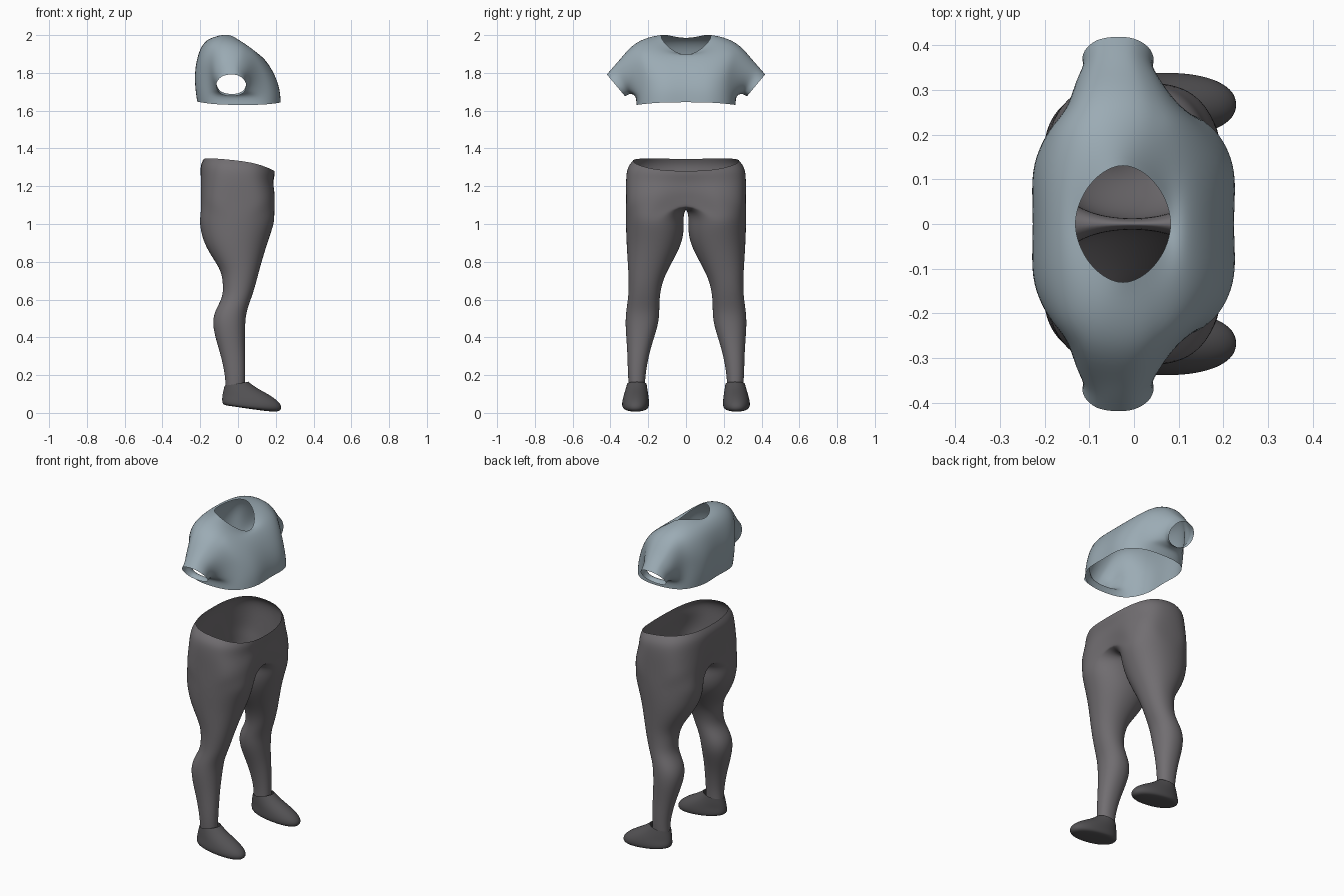
import bpy, bmesh
from math import sin, cos, pi, atan2

if "Cube" in bpy.data.objects:
    bpy.data.objects.remove(bpy.data.objects["Cube"])

N = 24


def material(name, color):
    m = bpy.data.materials.new(name)
    m.use_nodes = True
    m.diffuse_color = (*color, 1)
    m.node_tree.nodes["Principled BSDF"].inputs["Base Color"].default_value = (*color, 1)
    return m


def power(v, p):
    return abs(v) ** p * (1 if v >= 0 else -1)


def oval(x0, x1, y0, y1, z_back, z_front, z_side=None, p=1.0, pull=1.0):
    """Ring around z with its own height at back, front and sides; pull dents the centre line."""
    pts = []
    for i in range(N):
        c, s = cos(2 * pi * i / N), sin(2 * pi * i / N)
        z = (z_back + z_front) / 2 + (z_front - z_back) / 2 * c
        if z_side is not None:
            z += (z_side - (z_back + z_front) / 2) * s * s
        x = (x0 + x1) / 2 + (x1 - x0) / 2 * power(c, p)
        pts.append((x if i % (N // 2) else x * pull,
                    (y0 + y1) / 2 + (y1 - y0) / 2 * power(s, p), z))
    return pts


def half_oval(x0, x1, width, z_back, z_front, z_side, p, pull=1.0, z_seam=None):
    """Half ring whose inner points lie on the centre plane."""
    pts = []
    for i, (x, y, z) in enumerate(oval(x0, x1, -width, width, z_back, z_front, z_side, p, pull)):
        if i > N // 2:
            x = (x0 + x1) / 2 + (x1 - x0) / 2 * pull * cos(2 * pi * i / N)
            if z_seam is not None:
                z = z_seam + (z - z_seam) * cos(2 * pi * i / N) ** 4
        pts.append((x, max(y, 0) if i % (N // 2) else 0, z))
    return pts


def loft(bm, rings):
    rows = [[bm.verts.new(p) for p in r] for r in rings]
    for a, b in zip(rows, rows[1:]):
        for i in range(N):
            j = (i + 1) % N
            bm.faces.new((a[i], a[j], b[j], b[i]))
    return rows


def finish(bm, name, mat, mirror=False):
    bmesh.ops.recalc_face_normals(bm, faces=bm.faces)
    me = bpy.data.meshes.new(name)
    bm.to_mesh(me)
    bm.free()
    me.materials.append(mat)
    ob = bpy.data.objects.new(name, me)
    bpy.context.collection.objects.link(ob)
    for f in me.polygons:
        f.use_smooth = True
    if mirror:
        mod = ob.modifiers.new("mirror", "MIRROR")
        mod.use_axis = (False, True, False)
        mod.merge_threshold = 0.002
    sub = ob.modifiers.new("smooth", "SUBSURF")
    sub.levels = sub.render_levels = 2


shirt_mat = material("pale blue grey", (0.33, 0.41, 0.46))
pants_mat = material("warm grey", (0.165, 0.155, 0.165))
shoe_mat = material("dark grey", (0.088, 0.085, 0.09))

# Trousers: one leg lofted up into half of the pelvis, then mirrored
leg = [  # height, back, front, inner, outer
    (0.13, -.066, .036, .218, .302), (0.20, -.068, .038, .215, .308),
    (0.30, -.090, .038, .198, .310), (0.38, -.115, .036, .175, .315),
    (0.47, -.137, .038, .145, .322), (0.54, -.125, .045, .140, .318),
    (0.61, -.080, .072, .140, .306), (0.68, -.080, .094, .128, .304),
    (0.75, -.088, .112, .100, .306), (0.82, -.135, .132, .060, .311),
    (0.90, -.183, .157, .020, .316), (0.98, -.202, .185, .008, .319),
    (1.04, -.206, .200, .014, .320),
]
rings = [oval(b, f, i, o, z, z, p=0.93) for z, b, f, i, o in leg]
rings += [half_oval(-.207, .206, .320, 1.13, 1.12, 1.10, .6, .82, 1.09),
          half_oval(-.206, .203, .320, 1.18, 1.17, 1.17, .65, .90),
          half_oval(-.204, .192, .320, 1.25, 1.22, 1.24, .72, .96),
          half_oval(-.202, .196, .314, 1.31, 1.26, 1.30, .76),
          half_oval(-.183, .195, .283, 1.345, 1.28, 1.335, .78)]
bm = bmesh.new()
loft(bm, rings)
inner = [f for f in bm.faces if all(abs(v.co.y) < 1e-5 for v in f.verts)]
bmesh.ops.delete(bm, geom=inner, context="FACES")
finish(bm, "trousers", pants_mat, mirror=True)

# Shoes: open collar widening down to a closed sole
for side, label in ((1, "left"), (-1, "right")):
    bm = bmesh.new()
    rows = loft(bm, [
        oval(-.072, .055, .208, .312, .143, .165),
        oval(-.080, .100, .203, .322, .110, .130),
        oval(-.085, .180, .198, .332, .085, .090),
        oval(-.086, .234, .194, .340, .062, .045, p=0.9),
        oval(-.080, .230, .196, .338, .042, .010, p=0.9),
        oval(-.050, .190, .215, .318, .038, .002)])
    bm.faces.new(rows[-1])
    for v in bm.verts:
        v.co.y *= side
    finish(bm, label + "_shoe", shoe_mat)

# Shirt body: rings from hem to neckline
bm = bmesh.new()
rows = loft(bm, [
    oval(-.225, .235, -.265, .265, 1.65, 1.645, 1.63, .7, .94),
    oval(-.236, .232, -.265, .265, 1.72, 1.71, 1.68, .7, .94),
    oval(-.238, .208, -.270, .270, 1.80, 1.78, 1.78, .7, .95),
    oval(-.225, .168, -.298, .298, 1.87, 1.845, 1.87, .75, .97),
    oval(-.198, .130, -.290, .290, 1.94, 1.885, 1.95, .8),
    oval(-.160, .105, -.205, .205, 1.98, 1.90, 1.985, .9),
    oval(-.132, .083, -.132, .132, 1.985, 1.895, 1.993, 1.1)])

# Sleeves: cut an armhole each side and extrude its rim out and down
for side in (1, -1):
    mid = N // 4 if side > 0 else 3 * N // 4
    hole = []
    for r in range(1, 4):
        for i in range(mid - 2, mid + 2):
            quad = {rows[r][i], rows[r][i + 1], rows[r + 1][i], rows[r + 1][i + 1]}
            hole += [f for f in rows[r][i].link_faces if set(f.verts) == quad]
    bmesh.ops.delete(bm, geom=hole, context="FACES")
    rim = [e for e in bm.edges if e.is_boundary
           and all(side * v.co.y > .15 and 1.66 < v.co.z < 1.97 for v in e.verts)]
    # centre y, centre z, x radius, y lean, half height
    for cy, cz, rx, lean, rz in ((.323, 1.778, .100, .030, .092),
                                 (.347, 1.755, .082, .042, .075),
                                 (.370, 1.733, .085, .050, .060)):
        zs = [v.co.z for e in rim for v in e.verts]
        xs = [v.co.x for e in rim for v in e.verts]
        oz, ox = (max(zs) + min(zs)) / 2, (max(xs) + min(xs)) / 2
        hz, hx = (max(zs) - min(zs)) / 2, (max(xs) - min(xs)) / 2
        out = bmesh.ops.extrude_edge_only(bm, edges=rim)["geom"]
        for v in [g for g in out if isinstance(g, bmesh.types.BMVert)]:
            a = atan2((v.co.z - oz) / hz, (v.co.x - ox) / hx)
            v.co = (-.035 + rx * cos(a), side * (cy + lean * sin(a)), cz + rz * sin(a))
        rim = [g for g in out if isinstance(g, bmesh.types.BMEdge) and g.is_boundary]
finish(bm, "shirt", shirt_mat)
